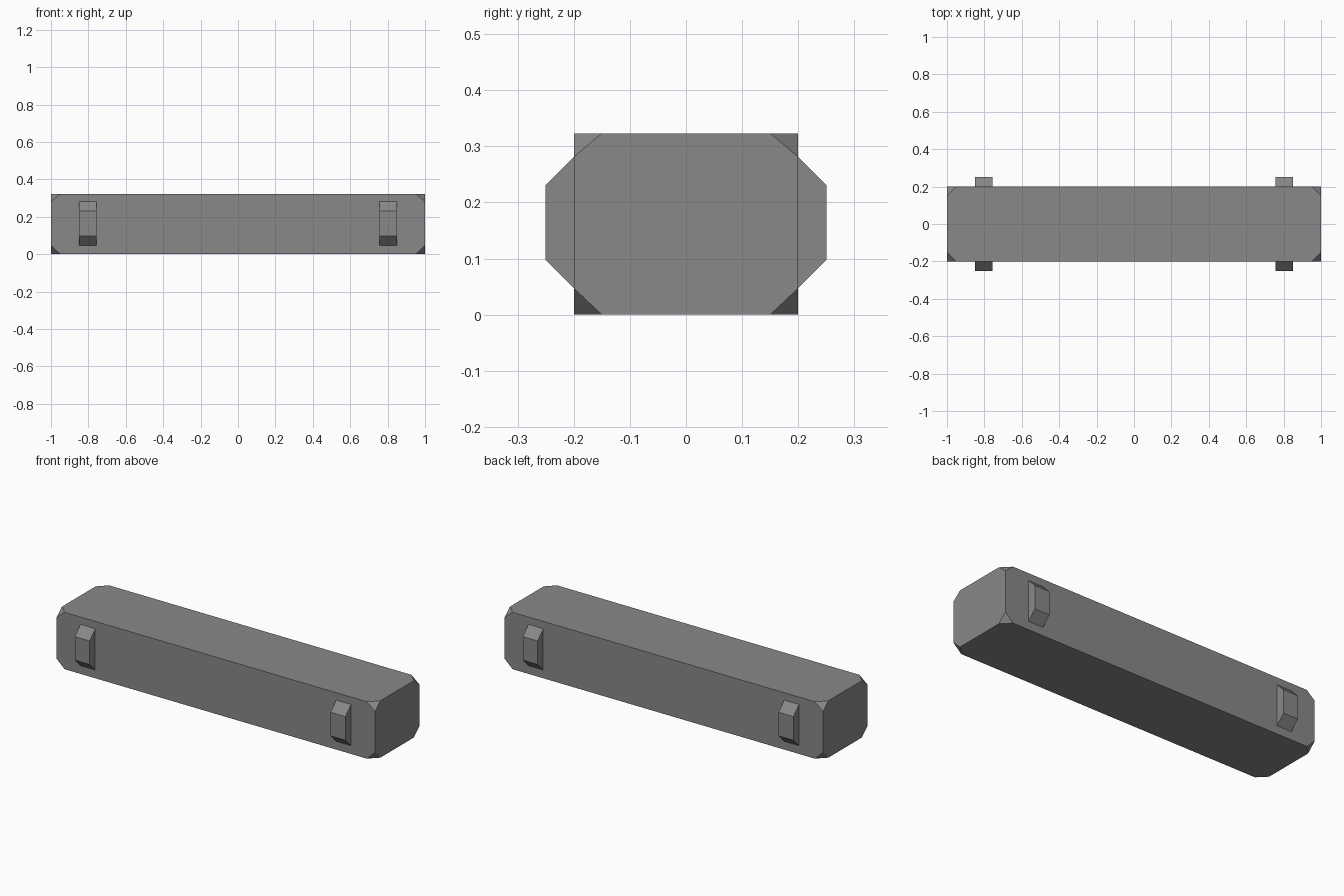
import bpy, bmesh
from itertools import product

cube = bpy.data.objects.get("Cube")
if cube:
    bpy.data.objects.remove(cube)

grey = bpy.data.materials.new("mid_grey")
grey.use_nodes = True
grey.diffuse_color = (0.25, 0.25, 0.25, 1)
grey.node_tree.nodes["Principled BSDF"].inputs["Base Color"].default_value = grey.diffuse_color


def hull_part(name, points):
    """Flat-shaded convex solid around the points."""
    bm = bmesh.new()
    for p in points:
        bm.verts.new(p)
    bmesh.ops.convex_hull(bm, input=bm.verts[:])
    bmesh.ops.dissolve_limit(bm, angle_limit=0.01, verts=bm.verts[:], edges=bm.edges[:])
    bmesh.ops.recalc_face_normals(bm, faces=bm.faces[:])
    mesh = bpy.data.meshes.new(name)
    bm.to_mesh(mesh)
    bm.free()
    mesh.materials.append(grey)
    obj = bpy.data.objects.new(name, mesh)
    bpy.context.collection.objects.link(obj)


# Long bar with its eight corners cut off
LENGTH, DEPTH, TOP, CUT = 1.0, 0.2, 0.323, 0.05
LOW, HIGH = 0.047, 0.281
corners = []
for sx, sy, (z, z_cut) in product((-1, 1), (-1, 1), ((0, LOW), (TOP, HIGH))):
    corners += [(sx * (LENGTH - CUT), sy * DEPTH, z),
                (sx * LENGTH, sy * (DEPTH - CUT), z),
                (sx * LENGTH, sy * DEPTH, z_cut)]
hull_part("bar", corners)

# Four side lugs, tapered at top and bottom
profile = [(DEPTH, LOW), (DEPTH + 0.05, 0.097), (DEPTH + 0.05, 0.231), (DEPTH, HIGH)]
for (side, sx), (end, sy) in product((("right", -1), ("left", 1)), (("front", -1), ("back", 1))):
    hull_part(f"{end}_{side}_lug",
              [(sx * x, sy * y, z) for x in (0.757, 0.85) for y, z in profile])
